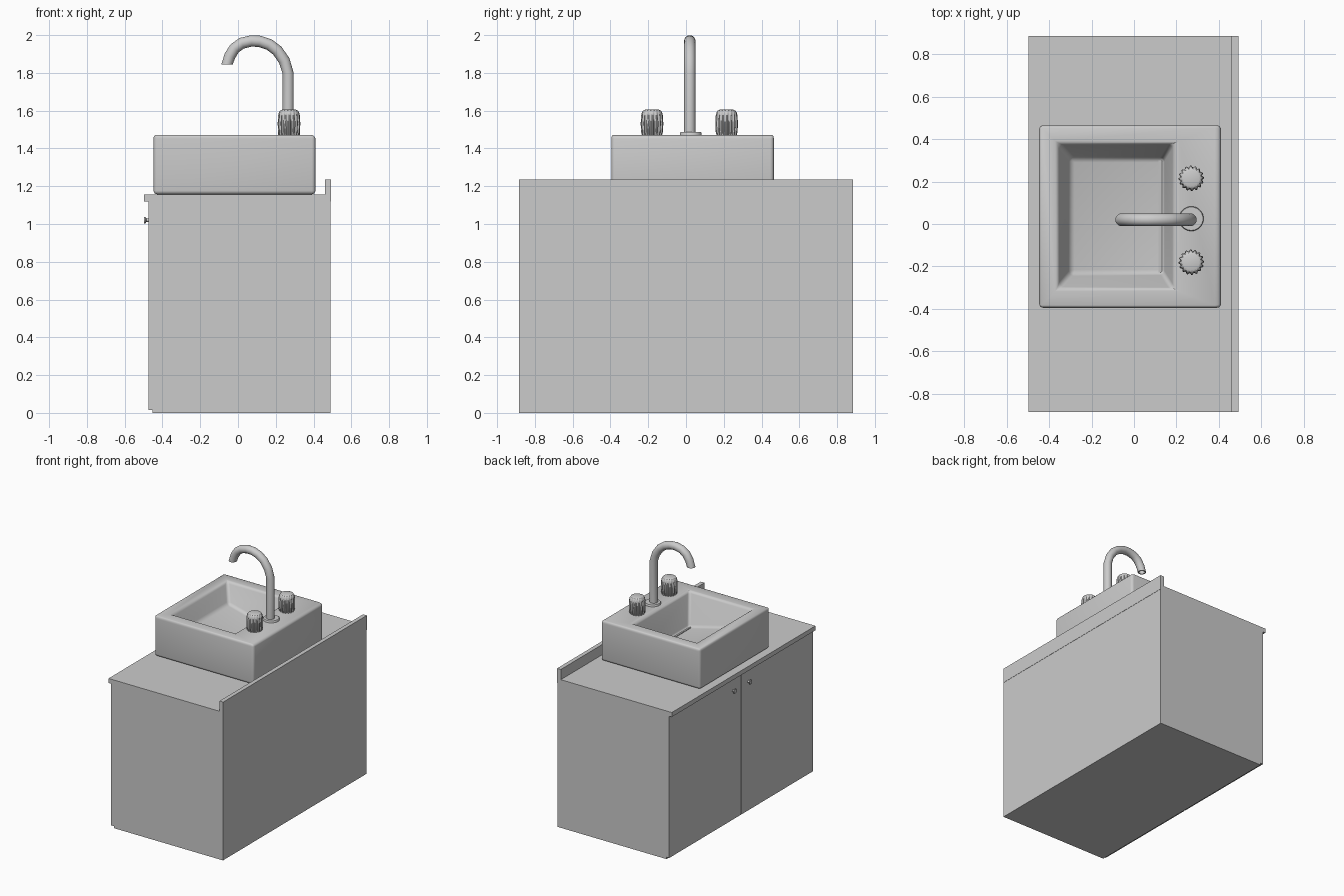
import bpy, bmesh, math
from mathutils import Vector

if "Cube" in bpy.data.objects:
    bpy.data.objects.remove(bpy.data.objects["Cube"], do_unlink=True)

grey = bpy.data.materials.new("light grey")
grey.use_nodes = True
grey.diffuse_color = (0.6, 0.6, 0.6, 1)
grey.node_tree.nodes["Principled BSDF"].inputs["Base Color"].default_value = (0.6, 0.6, 0.6, 1)


def finish(name, bm, smooth=False, bevel=0.0, segments=3):
    bmesh.ops.recalc_face_normals(bm, faces=bm.faces)
    me = bpy.data.meshes.new(name)
    bm.to_mesh(me)
    bm.free()
    me.materials.append(grey)
    ob = bpy.data.objects.new(name, me)
    bpy.context.collection.objects.link(ob)
    bpy.ops.object.select_all(action='DESELECT')
    ob.select_set(True)
    bpy.context.view_layer.objects.active = ob
    if bevel:
        mod = ob.modifiers.new("Bevel", 'BEVEL')
        mod.width, mod.segments, mod.limit_method = bevel, segments, 'ANGLE'
        bpy.ops.object.modifier_apply(modifier=mod.name)
    if smooth:
        bpy.ops.object.shade_smooth_by_angle(angle=math.radians(40))
    return ob


def loft(bm, rings, cap_start=True, cap_end=True):
    """Skin a list of point rings into a tube."""
    loops = [[bm.verts.new(p) for p in ring] for ring in rings]
    n = len(loops[0])
    for a, b in zip(loops, loops[1:]):
        for i in range(n):
            j = (i + 1) % n
            bm.faces.new((a[i], a[j], b[j], b[i]))
    if cap_start:
        bm.faces.new(loops[0][::-1])
    if cap_end:
        bm.faces.new(loops[-1])


def rect(x0, x1, y0, y1, z0, z1=None):
    """Rectangle ring, z0 at the x0 side and z1 at the x1 side."""
    z1 = z0 if z1 is None else z1
    return [(x0, y0, z0), (x1, y0, z1), (x1, y1, z1), (x0, y1, z0)]


def box(name, x0, x1, y0, y1, z0, z1):
    bm = bmesh.new()
    loft(bm, [rect(x0, x1, y0, y1, z0), rect(x0, x1, y0, y1, z1)])
    return finish(name, bm)


def disc(r, z, n, flute=0.0):
    """Circle ring whose alternate points are pulled in by the flute depth."""
    return [Vector(((r - flute * (i % 4 > 1)) * math.cos(math.tau * i / n),
                    (r - flute * (i % 4 > 1)) * math.sin(math.tau * i / n), z)) for i in range(n)]


# Cabinet, doors and their pulls
W = 0.885
box("cabinet_body", -0.452, 0.49, -W, W, 0, 1.12)
for side, s in (("left", 1), ("right", -1)):
    y0, y1 = sorted((s * 0.003, s * W))
    box(side + "_door", -0.475, -0.452, y0, y1, 0.015, 1.12)
    bm = bmesh.new()
    profile = [(0.009, 0), (0.008, 0.009), (0.018, 0.016), (0.016, 0.022)]
    loft(bm, [[(-0.475 - p.z, 0.005 + s * 0.095 + p.x, 1.02 + p.y) for p in disc(r, h, 16)]
              for r, h in profile])
    finish(side + "_door_pull", bm, True)

# Countertop with its raised rear edge, one L-shaped extrusion
bm = bmesh.new()
section = [(-0.497, 1.12), (0.492, 1.12), (0.492, 1.235), (0.46, 1.235), (0.46, 1.155), (-0.497, 1.155)]
loft(bm, [[(x, y, z) for x, z in section] for y in (-W, W)])
finish("countertop", bm)

# Square basin with sloping floor
bm = bmesh.new()
loft(bm, [rect(-0.447, 0.41, -0.395, 0.465, 1.157),
          rect(-0.447, 0.41, -0.395, 0.465, 1.472),
          rect(-0.36, 0.185, -0.305, 0.38, 1.472),
          rect(-0.30, 0.14, -0.235, 0.31, 1.33, 1.22)])
finish("basin", bm, True, 0.02, 4)

# Thin drain strip lying on the basin floor
bm = bmesh.new()
loft(bm, [rect(0.115, 0.132, -0.228, 0.30, 1.222, 1.218),
          rect(0.115, 0.132, -0.228, 0.30, 1.231, 1.227)])
finish("drain_strip", bm)

# Fluted tap handles
for side, y in (("left", 0.215), ("right", -0.18)):
    bm = bmesh.new()
    profile = [(0.052, 1.465, 0.006), (0.058, 1.49, 0.007), (0.060, 1.53, 0.007), (0.058, 1.572, 0.006),
               (0.054, 1.59, 0.003), (0.046, 1.601, 0), (0.036, 1.605, 0)]
    loft(bm, [[p + Vector((0.27, y, 0)) for p in disc(r, z, 64, f)] for r, z, f in profile])
    finish(side + "_tap_handle", bm, True)

# Spout base plate
bm = bmesh.new()
loft(bm, [[p + Vector((0.27, 0.025, 0)) for p in disc(r, z, 32)]
          for r, z in ((0.058, 1.465), (0.058, 1.482), (0.055, 1.486))])
finish("spout_base", bm, True)

# Gooseneck spout with an open end
path = [(0.265, 1.47), (0.265, 1.80), (0.245, 1.865), (0.208, 1.918), (0.165, 1.95), (0.115, 1.967),
        (0.07, 1.969), (0.02, 1.957), (-0.018, 1.93), (-0.043, 1.89), (-0.058, 1.845)]
pts = [Vector((x, 0.02, z)) for x, z in path]
rings = []
for i, p in enumerate(pts):
    t = (pts[min(i + 1, len(pts) - 1)] - pts[max(i - 1, 0)]).normalized()
    if i < 2 or i == len(pts) - 1:
        t = Vector((0, 0, 1 if i < 2 else -1))
    side = Vector((0, 1, 0))
    out = side.cross(t)
    rings.append([p + 0.03 * (math.cos(a) * out + math.sin(a) * side)
                  for a in (math.tau * k / 20 for k in range(20))])
end = pts[-1]
rings.append([end + (q - end) * 0.75 for q in rings[-1]])
rings.append([q + Vector((0.008, 0, 0.03)) for q in rings[-1]])
bm = bmesh.new()
loft(bm, rings)
finish("spout", bm, True)
